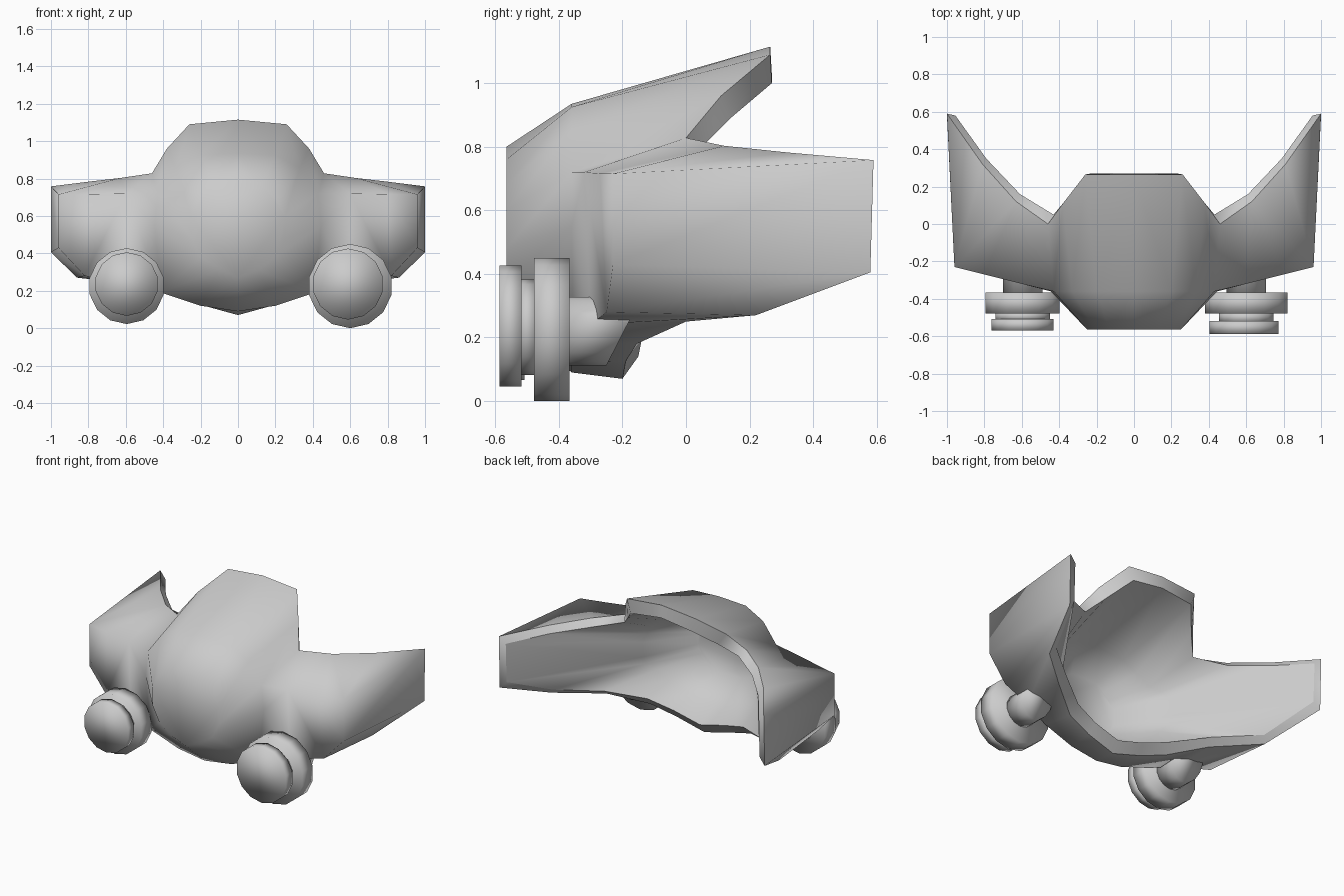
import bpy, bmesh, math

if "Cube" in bpy.data.objects:
    bpy.data.objects.remove(bpy.data.objects["Cube"])


def finish(name, bm, angle):
    bmesh.ops.recalc_face_normals(bm, faces=bm.faces)
    mesh = bpy.data.meshes.new(name)
    bm.to_mesh(mesh)
    bm.free()
    ob = bpy.data.objects.new(name, mesh)
    bpy.context.collection.objects.link(ob)
    bpy.ops.object.select_all(action='DESELECT')
    ob.select_set(True)
    bpy.context.view_layer.objects.active = ob
    bpy.ops.object.shade_smooth_by_angle(angle=math.radians(angle))
    return ob


# Hollow shell: right half, each loop running from top centre to bottom centre
rim = [(0, .265, 1.115), (.26, .265, 1.09), (.38, .11, .96), (.46, 0, .828),
       (.63, .12, .803), (.81, .32, .782), (1, .59, .758), (1, .58, .405),
       (.86, .22, .27), (.6, 0, .25), (.38, -.155, .18), (.2, -.19, .125), (0, -.2, .07)]
outer = [(0, -.36, .935), (.2, -.36, .925), (.33, -.36, .855), (.43, -.36, .72),
         (.6, -.32, .72), (.8, -.27, .716), (.96, -.23, .715), (.96, -.23, .43),
         (.82, -.25, .28), (.6, -.3, .24), (.41, -.355, .19), (.2, -.36, .12), (0, -.36, .09)]
# rim and cavity loops of the inside
lip = [(0, .27, 1.03), (.23, .27, 1.0), (.34, .14, .89), (.43, .05, .80),
       (.61, .16, .76), (.79, .35, .74), (.955, .58, .715), (.955, .57, .45),
       (.83, .25, .31), (.58, .05, .29), (.36, -.1, .24), (.19, -.14, .19), (0, -.15, .14)]
cavity = [(0, -.32, .86), (.18, -.32, .85), (.28, -.31, .79), (.36, -.28, .71),
          (.41, -.23, .67), (.43, -.19, .63), (.44, -.16, .58), (.44, -.16, .48),
          (.43, -.18, .43), (.39, -.22, .38), (.33, -.29, .3), (.17, -.31, .235), (0, -.32, .21)]
nose = [(0, .8), (.13, .76), (.21, .68), (.25, .6), (.25, .48), (.2, .38), (.11, .31), (0, .27)]

bm = bmesh.new()
R, M, L, C = [[bm.verts.new(p) for p in loop] for loop in (rim, outer, lip, cavity)]
N = [bm.verts.new((x, -.565, z)) for x, z in nose]
S = bm.verts.new((.445, -.36, .55))


def bridge(a, b, skip=()):
    for i in range(len(a) - 1):
        if i not in skip:
            bm.faces.new((a[i], a[i + 1], b[i + 1], b[i]))


bridge(R, M, (4, 5))
# wing top fans out from its front corner
for tri in ((R[4], M[5], M[4]), (R[4], M[6], M[5]), (R[4], R[5], M[6]), (R[5], R[6], M[6])):
    bm.faces.new(tri)
# body front and nose plate
bridge(M[:4] + [S] + M[10:], N)
bm.faces.new(N)
# wing front panels
bm.faces.new((M[3], M[4], M[9], M[10], S))
bm.faces.new((M[4], M[5], M[8], M[9]))
bm.faces.new((M[5], M[6], M[7], M[8]))
# rim band, inner wall and cavity floor
bridge(R, L)
bridge(L, C)
floor = [bm.verts.new((v.co.x * .55, -.48, .53 + (v.co.z - .53) * .6)) for v in C]
bridge(C, floor)
bm.faces.new(floor)
# sharp creases along both rim edges and the wing's front corner
for loop in (R, L, M[6:8]):
    for a, b in zip(loop, loop[1:]):
        e = bm.edges.get((a, b))
        if e:
            e.smooth = False
# mirror to the left half
geom = bm.verts[:] + bm.edges[:] + bm.faces[:]
bmesh.ops.mirror(bm, geom=geom, axis='X', merge_dist=.0005)
bmesh.ops.remove_doubles(bm, verts=bm.verts, dist=.0005)
# merge the two half plates on the centre line
seam = [e for e in bm.edges if all(abs(v.co.x) < .001 and v.co.y < -.45 for v in e.verts)
        and abs(e.verts[0].co.z - e.verts[1].co.z) > .3]
bmesh.ops.dissolve_edges(bm, edges=seam)
finish("shell", bm, 82)


# Turned part along y; slant tilts the last ring
def turned(name, cx, cz, profile, sides=14, slant=0):
    bm = bmesh.new()
    rings = []
    for k, (r, y) in enumerate(profile):
        s = slant if k == len(profile) - 1 else 0
        rings.append([bm.verts.new((cx + r * math.sin(a), y + s * math.cos(a), cz + r * math.cos(a)))
                      for a in (2 * math.pi * i / sides for i in range(sides))])
    for a, b in zip(rings, rings[1:]):
        for i in range(sides):
            j = (i + 1) % sides
            bm.faces.new((a[i], a[j], b[j], b[i]))
    bm.faces.new(rings[0])
    bm.faces.new(rings[-1])
    finish(name, bm, 100)


# Stepped round feet: front disc, neck, rear disc, and a slanted stub into the shell
def foot(side, cx, r_big, r_small, y0, y1):
    turned(side + "_rear_disc", cx, .225, [(r_big, -.478), (r_big, -.366)])
    turned(side + "_neck", cx, .232, [(.15, y1 - .01), (.15, -.47)])
    turned(side + "_front_disc", cx - .012 * (cx > 0), .236, [(r_small, y0), (r_small, y1)])
    turned(side + "_stub", cx, .22, [(.108, -.37), (.108, -.195)], 14, .055)


foot("right", .6, .225, .19, -.587, -.518)
foot("left", -.595, .203, .17, -.57, -.508)
